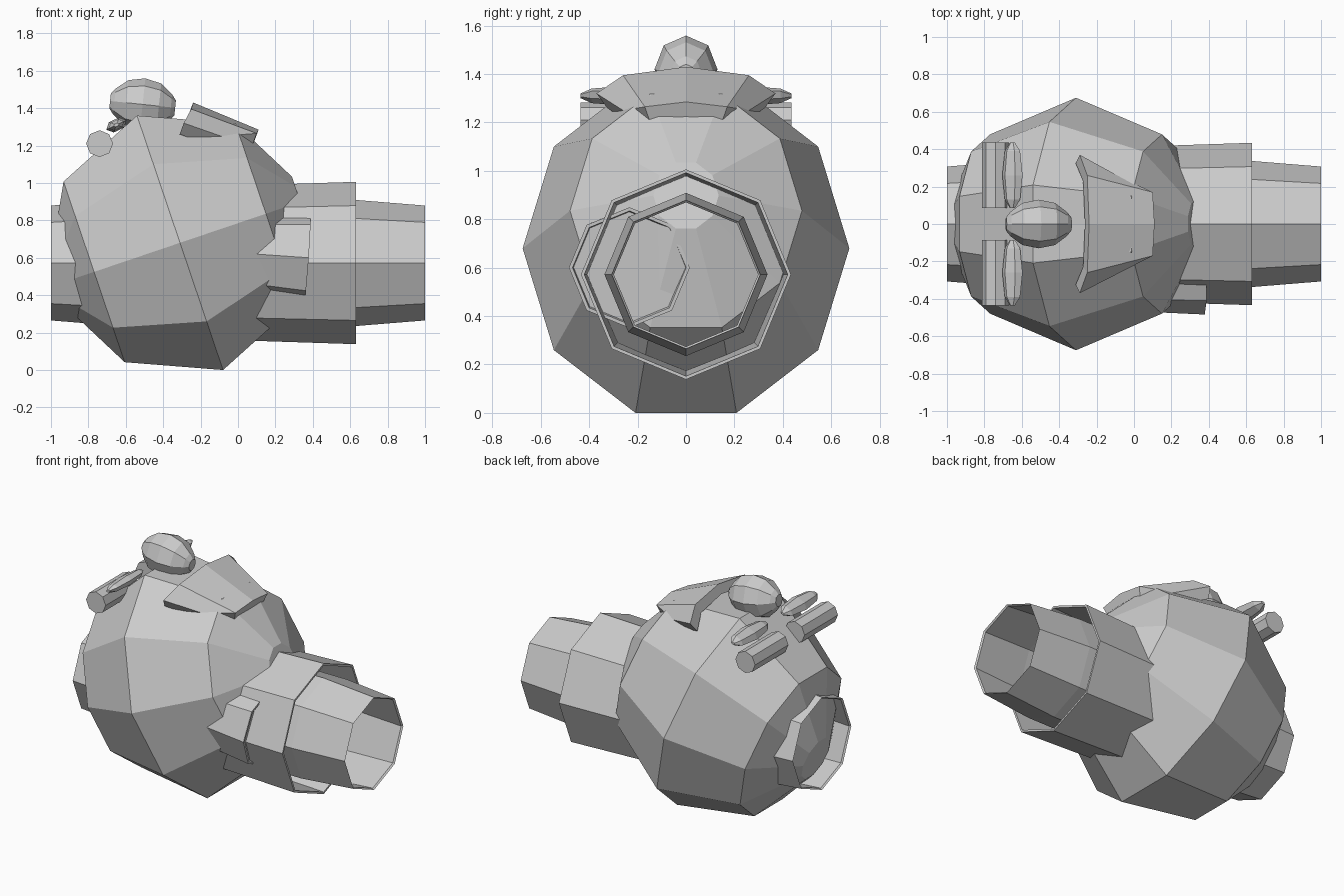
import bpy, bmesh, math
from mathutils import Vector, Matrix

if "Cube" in bpy.data.objects:
    bpy.data.objects.remove(bpy.data.objects["Cube"])

grey = bpy.data.materials.new("plain grey")
grey.diffuse_color = (0.6, 0.6, 0.6, 1)
grey.use_nodes = True
grey.node_tree.nodes["Principled BSDF"].inputs["Base Color"].default_value = grey.diffuse_color


def make(name, bm):
    bmesh.ops.recalc_face_normals(bm, faces=bm.faces)
    me = bpy.data.meshes.new(name)
    bm.to_mesh(me)
    bm.free()
    me.materials.append(grey)
    ob = bpy.data.objects.new(name, me)
    bpy.context.collection.objects.link(ob)
    return ob


def lathe(name, rings, sides, mat, cap=True, ry=1.0, rz=1.0, closed=False):
    """Rings of (position along local x, radius), joined into a faceted skin."""
    bm = bmesh.new()
    loops = []
    for x, r in rings:
        loops.append([bm.verts.new(mat @ Vector((x, r * ry * math.cos(t), r * rz * math.sin(t))))
                      for t in (2 * math.pi * i / sides for i in range(sides))])
    pairs = list(zip(loops, loops[1:]))
    if closed:
        pairs.append((loops[-1], loops[0]))
    for a, b in pairs:
        for i in range(sides):
            j = (i + 1) % sides
            bm.faces.new((a[i], a[j], b[j], b[i]))
    if cap:
        bm.faces.new(loops[0])
        bm.faces.new(loops[-1])
    return make(name, bm)


def place(x, y, z, tilt=0.0, yaw=0.0):
    return (Matrix.Translation((x, y, z)) @ Matrix.Rotation(math.radians(yaw), 4, 'Z')
            @ Matrix.Rotation(math.radians(-tilt), 4, 'Y'))


# Tilted ten-sided body
lathe("body", [(-.68, .2), (-.485, .71), (0, 1), (.485, .71), (.68, .2)],
      10, place(-.31, 0, .68, 18.7), ry=.675, rz=.755)

# Long open pipe passing through the body, and the sleeve round it
axis = place(0, 0, .572)
lathe("inner_pipe", [(-1, .307), (-.63, .337), (.63, .337), (1, .307),
                     (.99, .298), (.63, .325), (-.63, .325), (-.99, .298)],
      8, axis, cap=False, closed=True)
lathe("outer_sleeve", [(-.1, .41), (.63, .434), (.63, .42), (-.1, .39)],
      8, axis, cap=False, closed=True)

# Side cup with a shallow dish
lathe("side_cup", [(-.2, .22), (.17, .25), (.17, .235), (.15, .23)],
      8, place(.2, -.24, .612, -4, 2))

# Top bobble
dome = [(-math.cos(math.pi * k / 6) * .175, max(.05, math.sin(math.pi * k / 6)))
        for k in range(7)]
dome[0], dome[-1] = (-.175, .28), (.175, .28)
lathe("top_bobble", dome, 8, place(-.51, 0, 1.42, -6), ry=.13, rz=.14)

# Paired rods and lozenges at the back of the head
for side, label in ((1, "left"), (-1, "right")):
    lathe(label + "_rod", [(-.175, .072), (.175, .072)], 8,
          place(-.74, side * .26, 1.21, 0, 90))
    lathe(label + "_lozenge", [(-.175, .25), (-.13, .75), (0, 1), (.13, .75), (.175, .25)], 6,
          place(-.65, side * .26, 1.31) @ Matrix.Rotation(math.radians(-25), 4, 'Y')
          @ Matrix.Rotation(math.pi / 2, 4, 'Z'), ry=.06, rz=.035)

# Arched visor plate, half profile mirrored across the middle
back = [(-.24, 0, 1.43), (-.25, .26, 1.395), (-.29, .37, 1.32)]
front = [(.11, 0, 1.285), (.10, .17, 1.265), (-.09, .26, 1.25)]
bm = bmesh.new()


def row(points, drop):
    full = [(x, -y, z) for x, y, z in reversed(points[1:])] + points
    return [bm.verts.new((x - .022 * drop, y * (1 - .12 * drop), z - .06 * drop)) for x, y, z in full]


b0, f0, b1, f1 = row(back, 0), row(front, 0), row(back, 1), row(front, 1)
for p, q in ((b0, f0), (f0, f1), (f1, b1), (b1, b0)):
    for i in range(4):
        bm.faces.new((p[i], p[i + 1], q[i + 1], q[i]))
for i in (0, 4):
    bm.faces.new((b0[i], f0[i], f1[i], b1[i]))
make("visor", bm)
